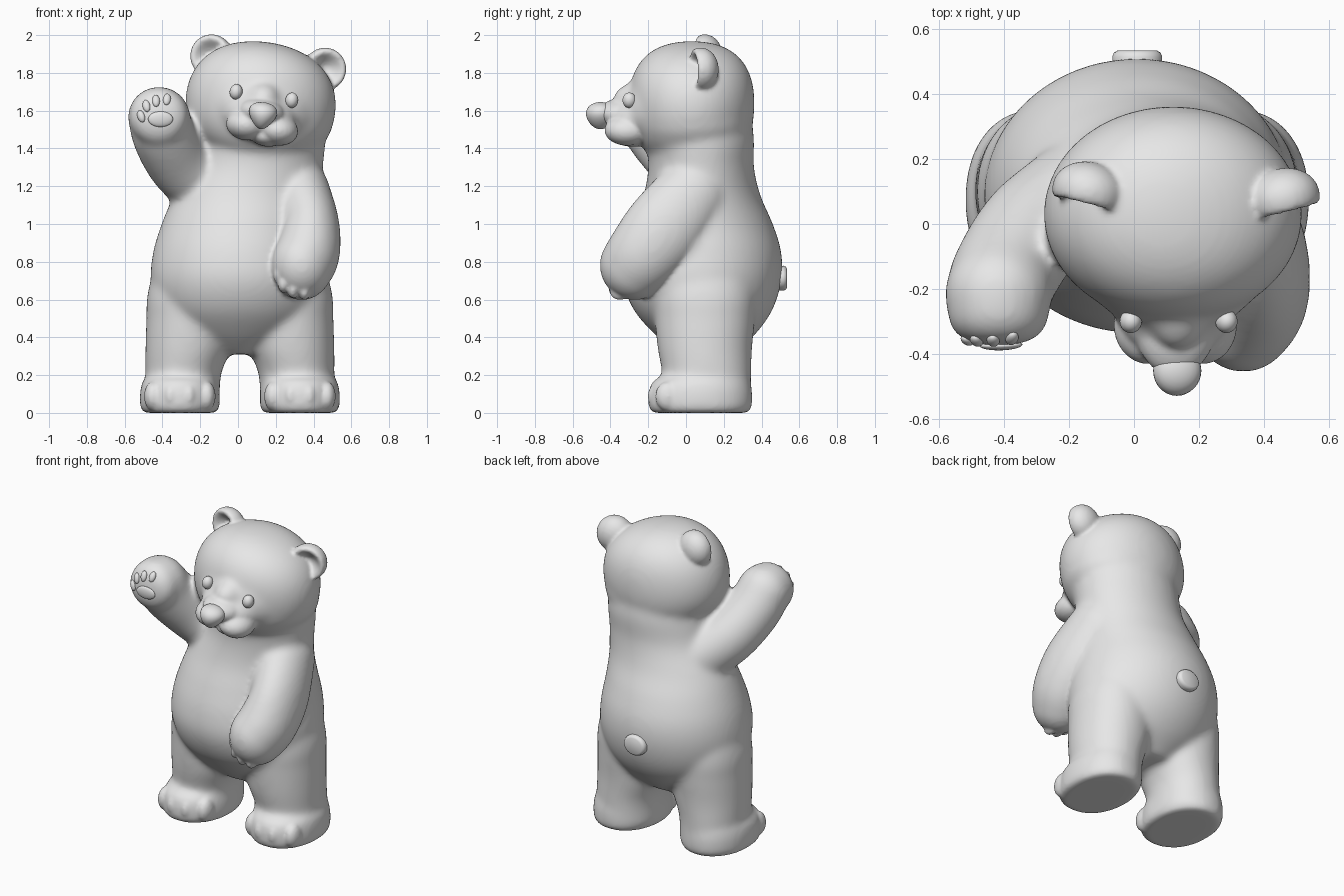
import bpy, bmesh, math
from mathutils import Matrix, Vector

if "Cube" in bpy.data.objects:
    bpy.data.objects.remove(bpy.data.objects["Cube"])

grey = bpy.data.materials.new("plain_grey")
grey.use_nodes = True
grey.diffuse_color = (0.8, 0.8, 0.8, 1)
grey.node_tree.nodes["Principled BSDF"].inputs["Base Color"].default_value = (0.8, 0.8, 0.8, 1)

TILT = Matrix.Rotation(math.radians(8.7), 4, 'Y')   # sideways lean of the head


def ball(bm, centre, radii, rot=Matrix(), shape=None, seg=32):
    """Ellipsoid, optionally reshaped while it is still a unit sphere."""
    verts = bmesh.ops.create_uvsphere(bm, u_segments=seg, v_segments=seg // 2, radius=1)["verts"]
    if shape:
        for v in verts:
            v.co = shape(v.co)
    mat = Matrix.Translation(centre) @ rot @ Matrix.Diagonal((*radii, 1))
    bmesh.ops.transform(bm, matrix=mat, verts=verts)


def flow(rows, steps=6):
    """Catmull-Rom rows between the given sections."""
    pts = [rows[0], *rows, rows[-1]]
    out = []
    for a, b, c, d in zip(pts, pts[1:], pts[2:], pts[3:]):
        for i in range(steps):
            t = i / steps
            out.append([q + t / 2 * (r - p + t * (2 * p - 5 * q + 4 * r - s + t * (3 * (q - r) + s - p)))
                        for p, q, r, s in zip(a, b, c, d)])
    return out + [rows[-1]]


def limb(bm, path):
    """Chain of overlapping balls through (x, y, z, width, depth) points."""
    for x, y, z, width, depth in flow(path):
        ball(bm, (x, y, z), (width, depth, depth))


def loft(bm, sections, power=2.0, mat=Matrix(), seg=48):
    """Capped skin over (z, cx, cy, rx, ry) superellipse rings."""
    rings = []
    for z, cx, cy, rx, ry in sections:
        ring = []
        for i in range(seg):
            c, s = math.cos(math.tau * i / seg), math.sin(math.tau * i / seg)
            x = cx + rx * math.copysign(abs(c) ** (2 / power), c)
            y = cy + ry * math.copysign(abs(s) ** (2 / power), s)
            ring.append(bm.verts.new(mat @ Vector((x, y, z))))
        rings.append(ring)
    for a, b in zip(rings, rings[1:]):
        for i in range(seg):
            j = (i + 1) % seg
            bm.faces.new((a[i], a[j], b[j], b[i]))
    bm.faces.new(rings[0][::-1])
    bm.faces.new(rings[-1])


def make(name, bm):
    mesh = bpy.data.meshes.new(name)
    bm.to_mesh(mesh)
    bm.free()
    mesh.materials.append(grey)
    mesh.shade_smooth()
    obj = bpy.data.objects.new(name, mesh)
    bpy.context.collection.objects.link(obj)
    return obj


def fuse(obj, voxel, rounds):
    """Melt overlapping shapes into one skin and soften the joins."""
    remesh = obj.modifiers.new("fuse", 'REMESH')
    remesh.mode, remesh.voxel_size, remesh.use_smooth_shade = 'VOXEL', voxel, True
    smooth = obj.modifiers.new("soften", 'SMOOTH')
    smooth.factor, smooth.iterations = 0.5, rounds
    bpy.context.view_layer.update()
    done = obj.evaluated_get(bpy.context.evaluated_depsgraph_get())
    mesh = bpy.data.meshes.new_from_object(done)
    obj.modifiers.clear()
    obj.data = mesh
    mesh.materials.clear()
    mesh.materials.append(grey)
    mesh.shade_smooth()
    bpy.context.view_layer.update()


raised_arm = [(-.18, .08, 1.2, .175, .175), (-.31, -.02, 1.32, .17, .17),
              (-.39, -.14, 1.46, .168, .166), (-.418, -.215, 1.567, .166, .16)]
lowered_arm = [(.32, .03, 1.15, .17, .2), (.378, -.11, .98, .16, .215),
               (.37, -.21, .855, .17, .202), (.337, -.272, .782, .166, .186)]

# Soft core: torso, head, legs, feet, raised arm and the other shoulder
bm = bmesh.new()
loft(bm, flow([(.31, .01, .1, .14, .14), (.42, .01, .1, .33, .27), (.55, .01, .09, .435, .37),
               (.7, .01, .085, .472, .42), (.85, .01, .09, .46, .415), (1.0, .02, .09, .425, .37),
               (1.15, .05, .085, .39, .31), (1.3, .1, .08, .35, .28), (1.45, .125, .075, .335, .285),
               (1.6, .12, .06, .3, .28)]))
ball(bm, (.12, .03, 1.638), (.4, .333, .327), TILT,
     lambda p: p * (1 + .12 * (p.x * p.z) ** 2 + .25 * (p.y * p.z) ** 2), seg=48)
ball(bm, (.17, .035, 1.54), (.335, .31, .2))             # cheeks
ball(bm, (.125, -.115, 1.61), (.29, .22, .22), TILT)     # face
ball(bm, (.125, -.25, 1.56), (.19, .17, .125), TILT)     # base of the snout
ball(bm, (.135, -.24, 1.655), (.1, .15, .1), TILT)       # bridge between the eyes
for side, cx in ((-1, -.29), (1, .31)):
    loft(bm, flow([(.05, cx, .11, .195, .235), (.2, cx, .11, .2, .235), (.34, cx - side * .025, .1, .225, .25),
                   (.5, cx - side * .04, .1, .235, .265), (.65, cx - side * .05, .1, .235, .27),
                   (.95, cx - side * .08, .1, .18, .23)]), 2.1)
    foot = cx + side * .018
    loft(bm, [(0, foot, .075, .197, .257), (.03, foot, .075, .212, .277), (.11, foot, .075, .212, .277),
              (.165, foot, .08, .2, .262), (.205, foot, .1, .16, .215)], 2.15)
limb(bm, raised_arm)
ball(bm, (-.418, -.245, 1.567), (.16, .13, .16),
     shape=lambda p: p * (1 + .4 * (p.x * p.y) ** 2 + .3 * (p.y * p.z) ** 2))
limb(bm, lowered_arm[:2])
core = make("core", bm)
fuse(core, .017, 14)

# Lowered arm, softened on its own so that it keeps a crease against the belly
bm = bmesh.new()
limb(bm, lowered_arm)
arm = make("lowered_arm", bm)
fuse(arm, .015, 10)

# Finer forms laid over the core
bm = bmesh.new()
bm.from_mesh(core.data)
bm.from_mesh(arm.data)
for part in (core, arm):
    bpy.data.objects.remove(part)

# Fingers of the lowered hand
for dx, dy, dz in ((-.122, -.055, -.05), (-.098, -.075, -.098), (-.045, -.08, -.128), (.015, -.075, -.138)):
    ball(bm, (.337 + dx, -.275 + dy, .782 + dz), (.029, .056, .048))

# Four low toes on each foot
for cx in (-.308, .328):
    for k in (-1.5, -.5, .5, 1.5):
        ball(bm, (cx + k * .095, -.14 + .02 * k * k, .088), (.047, .068, .078))


# Cupped ears
def cup(p):
    if p.y < 0:
        p.y *= 1.5 * (p.x ** 2 + p.z ** 2) - .2
    return p


for side, centre in ((-1, (-.14, .1, 1.89)), (1, (.46, .08, 1.82))):
    ball(bm, centre, (.114, .092, .114), TILT @ Matrix.Rotation(side * .25, 4, 'Z'), cup)

# Muzzle: bridge, two lips and chin
ball(bm, (.127, -.3, 1.59), (.13, .17, .08), TILT)
for x, z in ((.042, 1.525), (.213, 1.497)):
    ball(bm, (x, -.31, z), (.106, .122, .082), TILT)
ball(bm, (.15, -.28, 1.462), (.09, .11, .052), TILT)

skin = make("bear_skin", bm)
fuse(skin, .011, 4)

# Nose, tapering downwards
bm = bmesh.new()
ball(bm, (.13, -.452, 1.573), (.088, .09, .072), TILT,
     lambda p: Vector((p.x * (.8 + .3 * p.z), p.y * (.85 + .15 * p.z), p.z)))
make("nose", bm)

# Eyes
for name, x, z in (("right_eye", -.01, 1.70), ("left_eye", .285, 1.655)):
    bm = bmesh.new()
    ball(bm, (x, -.3, z), (.034, .036, .041), TILT)
    make(name, bm)

# Paw pads seated on the raised palm
pads = [("palm_pad", -.41, 1.555, .066, .041)]
pads += [("finger_pad", x, z, .02, .033) for x, z in
         ((-.513, 1.57), (-.485, 1.625), (-.434, 1.652), (-.376, 1.66))]
for name, x, z, rx, rz in pads:
    hit, spot, normal, face = skin.ray_cast((x, -1, z), (0, 1, 0))
    lean = Vector((0, -1, 0)).rotation_difference(normal).to_matrix().to_4x4()
    turn = Matrix.Rotation((x + .42) * 4 if rx < rz else 0, 4, 'Y')
    bm = bmesh.new()
    ball(bm, spot, (rx, .016, rz), lean @ turn)
    make(name, bm)

# Button tail
bm = bmesh.new()
loft(bm, [(.44, .01, -.713, .075, .064), (.515, .01, -.713, .077, .066),
          (.528, .01, -.713, .072, .061), (.535, .01, -.713, .06, .05)],
     mat=Matrix.Rotation(-math.pi / 2, 4, 'X'))
make("tail", bm)
